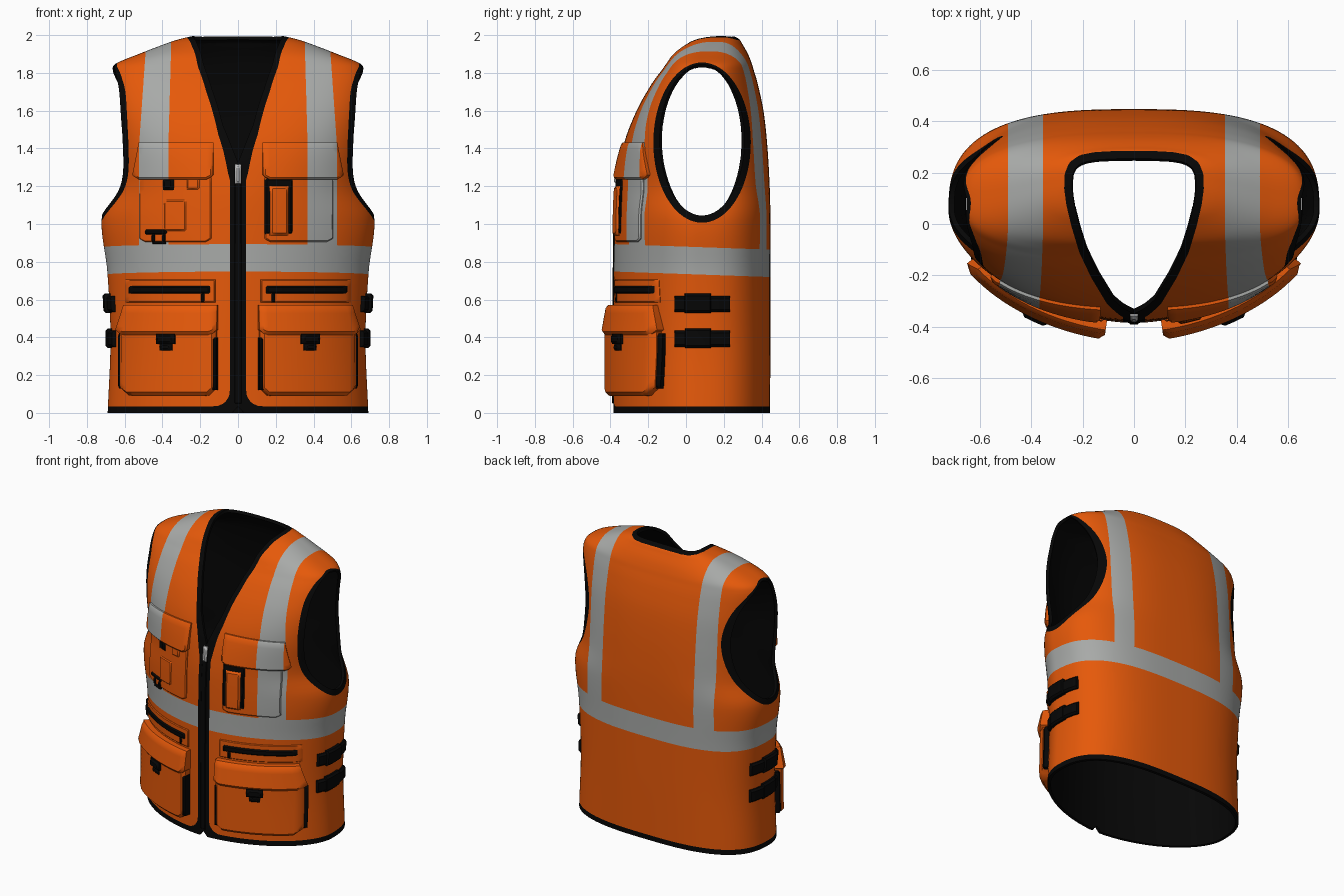
import bpy, bmesh, math
from mathutils import Vector

if "Cube" in bpy.data.objects:
    bpy.data.objects.remove(bpy.data.objects["Cube"])

# ---- materials
def mat(name, r, g, b):
    m = bpy.data.materials.new(name)
    m.diffuse_color = (r, g, b, 1)
    m.use_nodes = True
    m.node_tree.nodes["Principled BSDF"].inputs["Base Color"].default_value = m.diffuse_color
    return m
ORANGE, GREY, SILVER, BLACK = 0, 1, 2, 3
MATS = [mat("hi_vis_orange", .79, .10, .003), mat("reflective_grey", .39, .40, .39),
        mat("zip_silver", .5, .5, .5), mat("black_trim", .002, .002, .002)]

# ---- torso shape: height, half width, front y, back y, widest y
LEVELS = [(0, .69, -.385, .445, .05), (.4, .675, -.385, .447, .05), (.75, .692, -.382, .447, .05),
          (1.03, .722, -.378, .447, .05), (1.2, .665, -.367, .443, .05), (1.42, .668, -.33, .43, .055),
          (1.6, .683, -.262, .41, .07), (1.75, .685, -.178, .378, .09), (1.81, .675, -.133, .36, .1),
          (1.85, .645, -.105, .348, .105), (1.9, .525, -.07, .328, .12), (1.95, .395, -.01, .3, .15),
          (1.98, .305, .04, .28, .17), (2.003, .2, .13, .235, .19)]

def section(z):
    """Smoothly interpolated row of LEVELS at height z."""
    n = len(LEVELS)
    i = 0
    while i < n - 2 and z > LEVELS[i + 1][0]:
        i += 1
    A, B = LEVELS[i], LEVELS[i + 1]
    P, Q = LEVELS[max(i - 1, 0)], LEVELS[min(i + 2, n - 1)]
    h = B[0] - A[0]
    t = (z - A[0]) / h
    out = []
    for k in range(1, 5):
        ma = (B[k] - P[k]) / (B[0] - P[0]) * h
        mb = (Q[k] - A[k]) / (Q[0] - A[0]) * h
        out.append((2*t**3 - 3*t*t + 1) * A[k] + (t**3 - 2*t*t + t) * ma
                   + (3*t*t - 2*t**3) * B[k] + (t**3 - t*t) * mb)
    return out

def squareness(z, front):
    """Superellipse power: pointed front and square back, evening out upwards."""
    t = max(0, min(1, (z - 1.0) / .8))
    t = t * t * (3 - 2 * t)
    return 1.8 + 1.1 * t if front else 2.8 - .3 * t

def surf(phi, z):
    """Point on the torso."""
    a, yf, yb, c = section(z)
    co, si = math.cos(phi), math.sin(phi)
    n = squareness(z, si < 0)
    r = (abs(co)**n + abs(si)**n) ** (-1 / n)
    return Vector((a * r * co, c + ((c - yf) if si < 0 else (yb - c)) * r * si, z))

def front_angle(x, z):
    """Angle of the front point at x."""
    X = max(-1, min(1, x / section(z)[0]))
    n = squareness(z, True)
    return math.atan2(-(1 - abs(X)**n) ** (1 / n), X)

# ---- regions drawn on the surface (sign changes at the border)
NECK = [(0, -.35), (.04, -.33), (.08, -.295), (.14, -.195), (.185, -.1), (.215, 0), (.234, .08),
        (.242, .14), (.24, .19), (.228, .22), (.2, .24), (.15, .25), (.08, .254), (0, .255)]

def neck(p):
    q = Vector((abs(p.x), p.y))
    d, inside = 9, False
    for s, e in zip(NECK, NECK[1:]):
        s, e = Vector(s), Vector(e)
        t = max(0, min(1, (q - s).dot(e - s) / (e - s).length_squared))
        d = min(d, (q - s.lerp(e, t)).length)
        if (s.y > q.y) != (e.y > q.y) and q.x < s.x + (q.y - s.y) / (e.y - s.y) * (e.x - s.x):
            inside = not inside
    return -d if inside else d

def armhole(p, ry=.225, rz=.40, cz=1.445):
    return math.hypot((p.y - .085) / ry, (p.z - cz) / rz) - 1

def arm_trim(p):
    return armhole(p, .258, .424, 1.431)

def neck_trim(p):
    return neck(p) - .03

def corner(p, x0, z0, r):
    dx, dz = x0 + r - abs(p.x), z0 + r - p.z
    return math.hypot(max(dx, 0), max(dz, 0)) - r + min(max(dx, dz), 0)

def hem_notch(p):
    return -corner(p, 0, -.001, .05) if p.y < 0 else 1

def hem_trim(p):
    return -corner(p, .043, .035, .08) if p.y < 0 else p.z - .035

def slant(p):
    return max(0, min(1, (1.9 - p.z) / .5)) if p.y < .1 else 0

def stripe_in(p):
    return abs(p.x) - .355 - .014 * slant(p)

def stripe_out(p):
    return abs(p.x) - .49 - .035 * slant(p)

def band_low(p):
    return p.z + .035 * p.y - .735

def band_high(p):
    return p.z + .035 * p.y - .88

def is_grey(p):
    return band_low(p) > 0 and (band_high(p) < 0 or (stripe_in(p) > 0 and stripe_out(p) < 0))

def cut(bm, f):
    """Split faces along the line f = 0."""
    val = {v: f(v.co) for v in bm.verts}
    new = set()
    for e in list(bm.edges):
        a, b = e.verts
        fa, fb = val[a], val[b]
        if (fa < 0) != (fb < 0):
            new.add(bmesh.utils.edge_split(e, a, max(.02, min(.98, fa / (fa - fb))))[1])
    for face in list(bm.faces):
        vs = [v for v in face.verts if v in new]
        if len(vs) == 2:
            bmesh.utils.face_split(face, vs[0], vs[1])

def finish(bm, name, solid=0):
    me = bpy.data.meshes.new(name)
    bm.to_mesh(me)
    bm.free()
    for m in MATS:
        me.materials.append(m)
    ob = bpy.data.objects.new(name, me)
    bpy.context.collection.objects.link(ob)
    bpy.ops.object.select_all(action='DESELECT')
    ob.select_set(True)
    bpy.context.view_layer.objects.active = ob
    if solid:
        s = ob.modifiers.new("cloth", 'SOLIDIFY')
        s.thickness, s.offset = solid, -1
        s.material_offset = s.material_offset_rim = 3
        bpy.ops.object.modifier_apply(modifier="cloth")
    bpy.ops.object.shade_smooth_by_angle(angle=math.radians(40))

# ---- vest body
N = 160
zs = [1.8 * i / 60 for i in range(60)] + [1.8 + .203 * i / 26 for i in range(27)]
bm = bmesh.new()
rings = [[bm.verts.new(surf(2 * math.pi * j / N, z)) for j in range(N)] for z in zs]
for lo, hi in zip(rings, rings[1:]):
    for j in range(N):
        k = (j + 1) % N
        bm.faces.new((lo[j], lo[k], hi[k], hi[j]))
for hole in (neck, armhole, hem_notch):
    cut(bm, hole)
    bmesh.ops.delete(bm, geom=[f for f in bm.faces if hole(f.calc_center_median()) < 0], context='FACES')
for line in (neck_trim, arm_trim, hem_trim, band_low, band_high, stripe_in, stripe_out):
    cut(bm, line)
for f in bm.faces:
    p = f.calc_center_median()
    if min(neck_trim(p), arm_trim(p), hem_trim(p)) < 0:
        f.material_index = BLACK
    elif is_grey(p):
        f.material_index = GREY
finish(bm, "vest_body", .02)

# ---- bevelled patches that follow the torso
def patch(name, p0, p1, z0, z1, d, m, sides=(1, -1), flare=0, chamfer=0, bevel=.012,
          angle=False, striped=False, taper=0):
    """Slab over x (or angle) p0..p1 and z0..z1, standing d off the cloth."""
    def steps(length, n):
        b = min(bevel, d * .6, length * .3) / length
        ts = [0, 0] + [b + (1 - 2 * b) * i / n for i in range(n + 1)] + [1, 1]
        edge = d - b * length
        return list(zip(ts, [-.01, edge] + [d] * (n + 1) + [edge, -.01]))
    us = steps(p1 - p0, max(2, int((p1 - p0) / .025)))
    vs = steps(z1 - z0, max(2, int((z1 - z0) / .03)))
    for s in sides:
        bm = bmesh.new()
        grid = []
        for v, hv in vs:
            row = []
            for u, hu in us:
                p = p0 + (p1 - flare * v - p0) * u
                low = z0 + max(0, chamfer - min(p - p0, p1 - flare * v - p))
                z = low + (z1 - low) * v
                phi = p if angle else front_angle(p, z)
                tan = surf(phi + .01, z) - surf(phi - .01, z)
                nor = Vector((tan.y, -tan.x, 0)).normalized()
                h = min(hu, hv)
                co = surf(phi, z) + nor * (h * (1 - taper * v) if h > 0 else h)
                co.x *= s
                row.append(bm.verts.new(co))
            grid.append(row)
        for a, b in zip(grid, grid[1:]):
            for j in range(len(us) - 1):
                q = (a[j], a[j + 1], b[j + 1], b[j])
                bm.faces.new(q if s > 0 else q[::-1]).material_index = m
        if striped:
            cut(bm, stripe_in)
            cut(bm, stripe_out)
            for f in bm.faces:
                if is_grey(f.calc_center_median()):
                    f.material_index = GREY
        finish(bm, name + ("_right" if s > 0 else "_left") if len(sides) > 1 else name)

# front zip
patch("front_zip", -.018, .018, .05, 1.3, .006, BLACK, (1,))
patch("zip_pull", -.016, .016, 1.215, 1.315, .018, SILVER, (1,))

# lower cargo pockets
patch("cargo_pocket", .11, .595, .09, .46, .06, ORANGE, chamfer=.045, bevel=.02)
patch("cargo_flap", .105, .605, .41, .572, .078, ORANGE, flare=.025, chamfer=.03, bevel=.02, taper=.35)
patch("cargo_buckle", .31, .40, .365, .418, .086, BLACK)
patch("cargo_buckle_tip", .325, .385, .33, .37, .078, BLACK)
patch("cargo_outer_gusset", .59, .612, .13, .42, .035, BLACK)
patch("cargo_inner_gusset", .107, .127, .12, .40, .056, BLACK)

# zipped pockets above them
patch("zip_pocket_panel", .12, .595, .585, .705, .008, ORANGE)
patch("zip_pocket_zip", .145, .575, .63, .674, .016, BLACK)
patch("zip_pocket_pull", .175, .195, .585, .635, .014, BLACK)

# chest pockets
patch("chest_flap", .13, .545, 1.235, 1.432, .034, ORANGE, flare=.025, chamfer=.025, striped=True, taper=.5)
patch("radio_pocket", .14, .5, .905, 1.25, .012, ORANGE, (1,), striped=True, chamfer=.02)
patch("phone_pocket_frame", .14, .29, .945, 1.245, .018, BLACK, (1,))
patch("phone_pocket_front", .165, .262, .94, 1.2, .03, ORANGE, (1,))
patch("phone_pocket_cord", .272, .282, .96, 1.2, .024, BLACK, (1,))
patch("badge_pocket", .14, .52, .905, 1.25, .01, ORANGE, (-1,), chamfer=.02)
patch("badge_panel", .27, .39, .96, 1.13, .016, ORANGE, (-1,))
patch("badge_tab", .2, .27, 1.18, 1.25, .018, ORANGE, (-1,))
patch("badge_buckle", .335, .39, 1.18, 1.245, .026, BLACK, (-1,))

# key ring strap and ring on the badge pocket
patch("key_strap", .37, .49, .945, .972, .018, BLACK, (-1,))
for x in (.38, .435):
    patch("key_ring_side", x, x + .014, .9, .95, .022, BLACK, (-1,))
patch("key_ring_base", .38, .449, .893, .908, .022, BLACK, (-1,))

# side adjuster straps
for label, z0, z1, d in (("upper", .535, .62, .034), ("lower", .35, .435, .026)):
    patch(label + "_side_strap", -.25, .44, z0, z1, .022, BLACK, angle=True)
    patch(label + "_side_buckle", -.12, .2, z0 - .006, z1 + .012, d, BLACK, angle=True)
